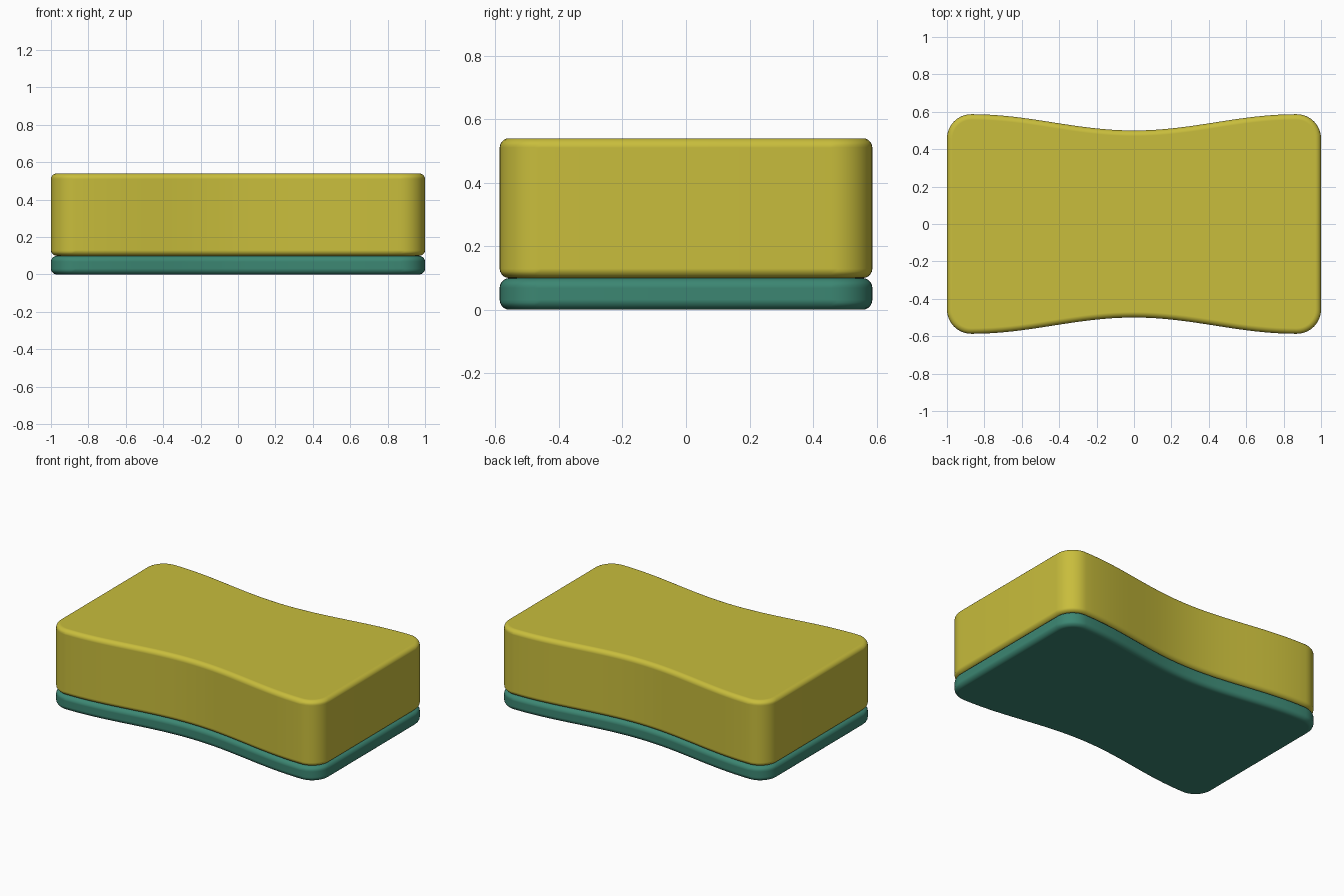
import bpy, bmesh, math

if "Cube" in bpy.data.objects:
    bpy.data.objects.remove(bpy.data.objects["Cube"])

HALF_X, HALF_Y, WAIST, R = 1.0, 0.587, 0.50, 0.13


def material(name, colour):
    m = bpy.data.materials.new(name)
    m.diffuse_color = (*colour, 1.0)
    m.use_nodes = True
    m.node_tree.nodes["Principled BSDF"].inputs["Base Color"].default_value = m.diffuse_color
    return m


def outline():
    """Waisted rounded rectangle, counter-clockwise."""
    cx, cy = HALF_X - R, HALF_Y - R
    # front right corner round to back right corner
    pts = []
    for i in range(11):
        a = math.radians(-90 + 9 * i)
        pts.append((cx + R * math.cos(a), -cy + R * math.sin(a)))
    for i in range(11):
        a = math.radians(9 * i)
        pts.append((cx + R * math.cos(a), cy + R * math.sin(a)))
    # wavy back edge, running right to left
    n = 32
    for i in range(1, n):
        x = cx * (1 - 2 * i / n)
        pts.append((x, WAIST + (HALF_Y - WAIST) * math.sin(math.pi / 2 * x / cx) ** 2))
    # the other half is the same turned by 180 degrees
    return pts + [(-x, -y) for x, y in pts]


def slab(name, z0, z1, bevel, mat):
    bm = bmesh.new()
    pts = outline()
    low = [bm.verts.new((x, y, z0)) for x, y in pts]
    high = [bm.verts.new((x, y, z1)) for x, y in pts]
    n = len(pts)
    bm.faces.new(high)
    bm.faces.new(low[::-1])
    for i in range(n):
        j = (i + 1) % n
        bm.faces.new((low[i], low[j], high[j], high[i]))
    me = bpy.data.meshes.new(name)
    bm.to_mesh(me)
    bm.free()
    me.shade_smooth()
    me.materials.append(mat)
    ob = bpy.data.objects.new(name, me)
    bpy.context.collection.objects.link(ob)
    # rounded rims
    mod = ob.modifiers.new("rim", 'BEVEL')
    mod.width = bevel
    mod.segments = 5
    mod.limit_method = 'ANGLE'
    mod.angle_limit = math.radians(50)
    mod.harden_normals = True
    return ob


# green scouring layer below, yellow foam above
slab("scouring_pad", 0.0, 0.10, 0.032, material("scourer green", (0.045, 0.24, 0.17)))
slab("foam_block", 0.10, 0.54, 0.03, material("foam yellow", (0.58, 0.51, 0.045)))
